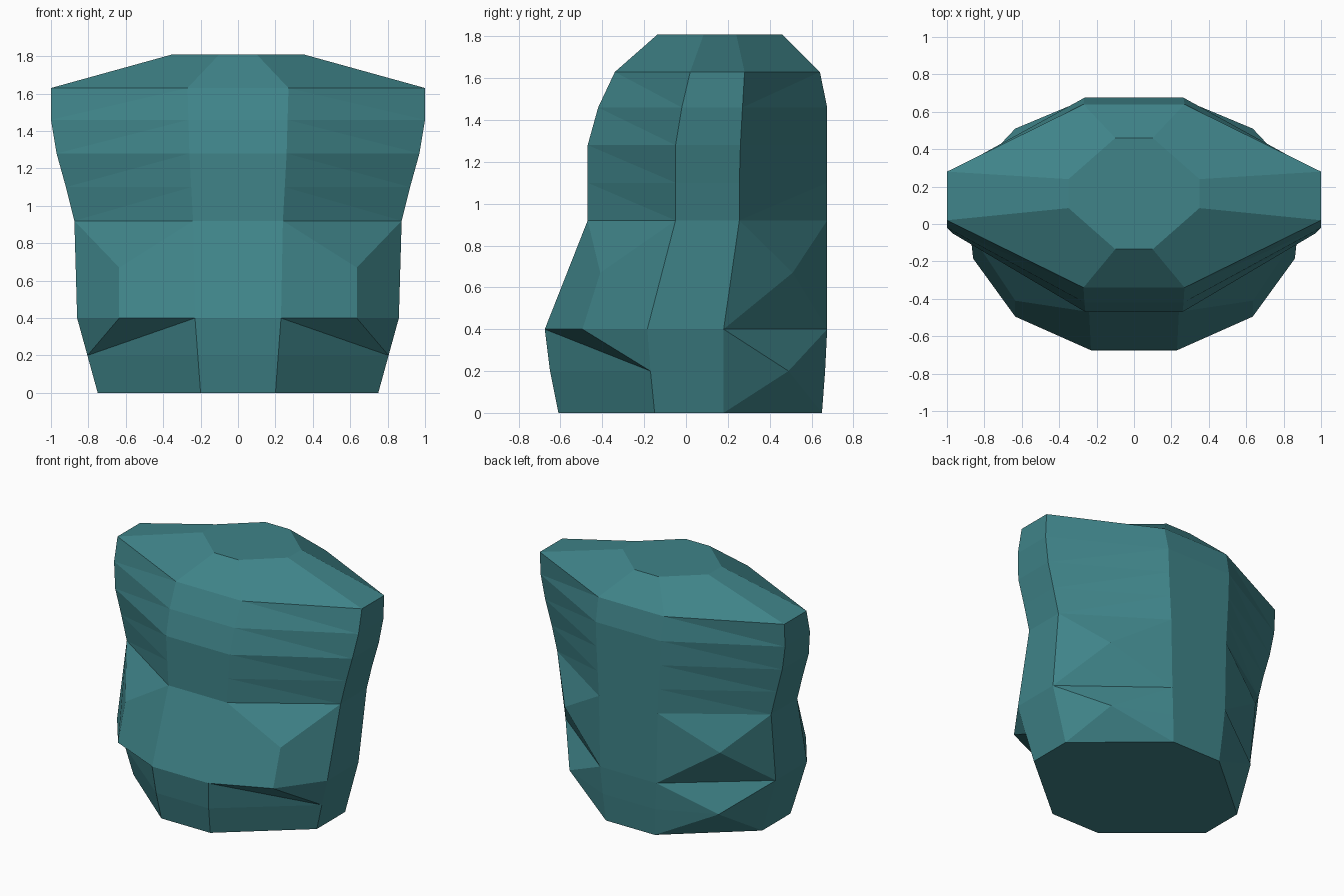
import bpy, bmesh

if "Cube" in bpy.data.objects:
    bpy.data.objects.remove(bpy.data.objects["Cube"])

# Cross-section rings: z, centre half-width, side half-width,
# front y, side front y, side back y, back y
RINGS = [
    (0.00, 0.20, 0.75, -0.61, -0.15, 0.18, 0.65),
    (0.20, 0.215, 0.805, -0.65, -0.17, 0.18, 0.665),
    (0.40, 0.23, 0.86, -0.675, -0.185, 0.18, 0.675),
    (0.92, 0.24, 0.875, -0.47, -0.05, 0.255, 0.675),
    (1.10, 0.25, 0.92, -0.47, -0.05, 0.255, 0.675),
    (1.28, 0.26, 0.97, -0.47, -0.05, 0.26, 0.675),
    (1.46, 0.265, 1.00, -0.42, -0.02, 0.27, 0.675),
    (1.63, 0.27, 1.00, -0.34, 0.02, 0.28, 0.64),
    (1.81, 0.10, 0.35, -0.135, 0.085, 0.24, 0.46),
]

bm = bmesh.new()
rings = []
for z, xc, xs, yf, ys1, ys2, yb in RINGS:
    half = [(xc, yf), (xs, ys1), (xs, ys2), (xc, yb)]
    loop = half + [(-x, y) for x, y in reversed(half)]
    rings.append([bm.verts.new((x, y, z)) for x, y in loop])


def face(*verts):
    bm.faces.new(verts)


def fan(centre, loop):
    for i, v in enumerate(loop):
        face(centre, v, loop[(i + 1) % len(loop)])


# Bands of the trunk: flat panels plus folded corner panels
last = len(rings) - 1
for k in range(last):
    a, b = rings[k], rings[k + 1]
    for i in (1, 3, 5, 7):
        j = (i + 1) % 8
        face(a[i], a[j], b[j], b[i])
    if k < 3:
        continue
    for c, s in ((0, 1), (7, 6), (3, 2), (4, 5)):
        if k == last - 1:
            face(a[c], a[s], b[s], b[c])
        else:
            face(a[c], a[s], b[c])
            face(a[s], b[s], b[c])
face(*reversed(rings[0]))
face(*rings[-1])

# Belly overhang in front and hip bulges behind, on both sides
r0, r1, r2, r3 = rings[:4]
for sx, f, s, t, b in ((1, 0, 1, 2, 3), (-1, 7, 6, 5, 4)):
    low = bm.verts.new((sx * 0.635, -0.495, 0.40))
    high = bm.verts.new((sx * 0.635, -0.41, 0.67))
    face(r0[f], r0[s], r1[s], r1[f])
    face(r1[f], r1[s], r2[f])
    face(r2[f], r1[s], low)
    face(low, r1[s], r2[s])
    face(r2[f], low, high, r3[f])
    face(r3[f], high, r3[s])
    face(low, r2[s], r3[s], high)
    fan(bm.verts.new((sx * 0.635, 0.51, 0.67)), [r2[t], r2[b], r3[b], r3[t]])
    fan(bm.verts.new((sx * 0.61, 0.49, 0.20)),
        [r0[t], r0[b], r1[b], r2[b], r2[t], r1[t]])

bmesh.ops.recalc_face_normals(bm, faces=bm.faces)
mesh = bpy.data.meshes.new("torso")
bm.to_mesh(mesh)
bm.free()

# Single teal cloth colour
teal = bpy.data.materials.new("teal")
teal.diffuse_color = (0.05, 0.23, 0.25, 1)
teal.use_nodes = True
teal.node_tree.nodes["Principled BSDF"].inputs["Base Color"].default_value = teal.diffuse_color
mesh.materials.append(teal)
torso = bpy.data.objects.new("torso", mesh)
bpy.context.collection.objects.link(torso)
